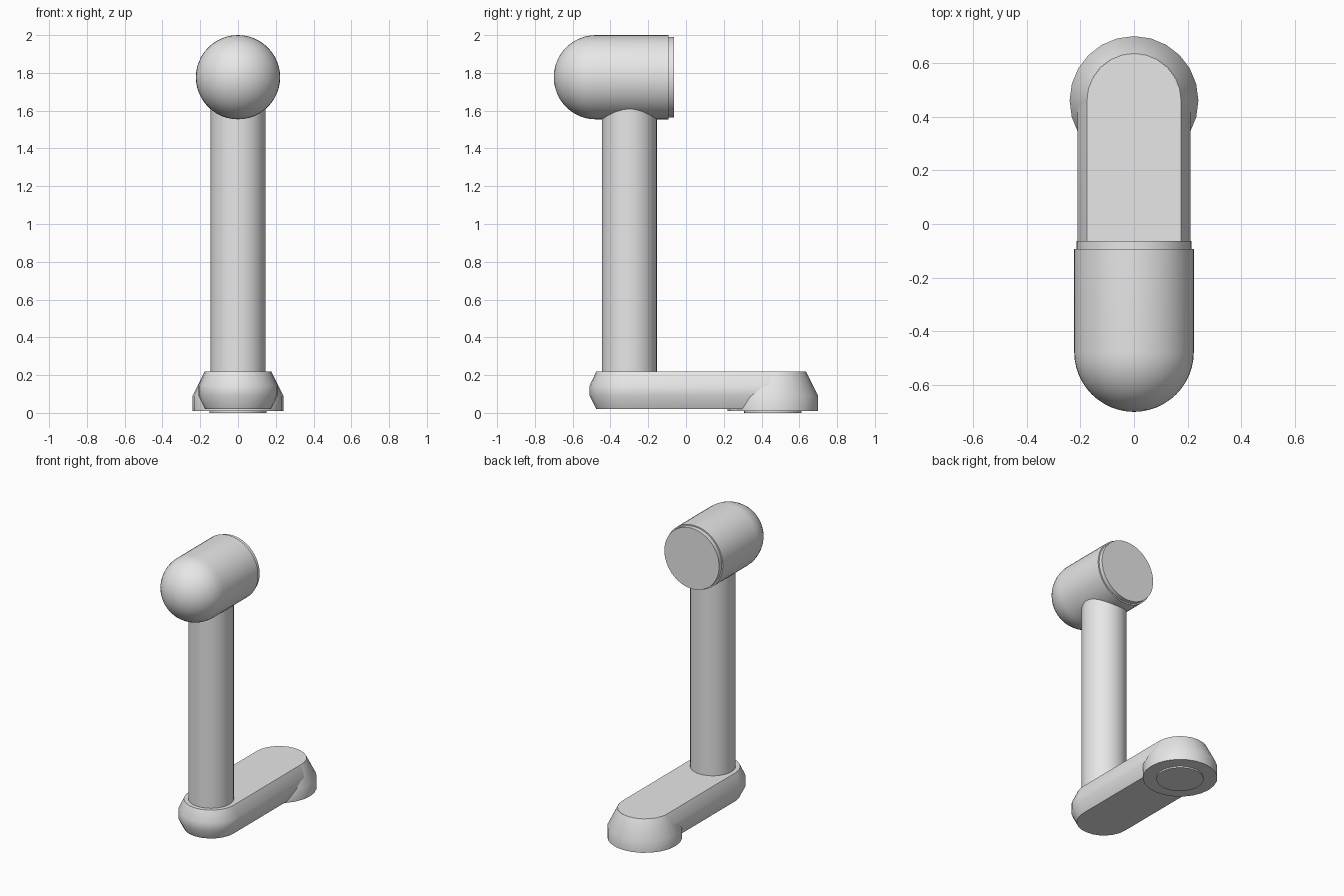
import bpy
import bmesh
from math import sin, cos, pi, radians
from mathutils import Matrix, Vector

if "Cube" in bpy.data.objects:
    bpy.data.objects.remove(bpy.data.objects["Cube"])

grey = bpy.data.materials.new("plain grey")
grey.use_nodes = True
COLOUR = (0.8, 0.8, 0.8, 1)
grey.diffuse_color = COLOUR
grey.node_tree.nodes["Principled BSDF"].inputs["Base Color"].default_value = COLOUR

FRONT_Y, BACK_Y = -0.30, 0.46   # centres of the two arm ends
KNOB_Z = 1.777


def loft(name, rings, matrix=Matrix()):
    """Skin a stack of point rings and close both ends."""
    bm = bmesh.new()
    loops = [[bm.verts.new(matrix @ Vector(p)) for p in ring] for ring in rings]
    for a, b in zip(loops, loops[1:]):
        for i in range(len(a)):
            j = (i + 1) % len(a)
            bm.faces.new((a[i], a[j], b[j], b[i]))
    bm.faces.new(loops[0][::-1])
    bm.faces.new(loops[-1])
    bmesh.ops.recalc_face_normals(bm, faces=bm.faces)
    mesh = bpy.data.meshes.new(name)
    bm.to_mesh(mesh)
    bm.free()
    mesh.materials.append(grey)
    obj = bpy.data.objects.new(name, mesh)
    bpy.context.collection.objects.link(obj)
    bpy.ops.object.select_all(action='DESELECT')
    obj.select_set(True)
    bpy.context.view_layer.objects.active = obj
    bpy.ops.object.shade_smooth_by_angle(angle=radians(32))
    return obj


def circle(r, z, sides):
    return [(r * cos(2 * pi * i / sides), r * sin(2 * pi * i / sides), z)
            for i in range(sides)]


def lathe(name, profile, sides, matrix):
    return loft(name, [circle(r, z, sides) for r, z in profile], matrix)


def stadium(r, z, half=12):
    ring = []
    for centre, start in ((BACK_Y, 0), (FRONT_Y, pi)):
        for i in range(half + 1):
            a = start + pi * i / half
            ring.append((r * cos(a), centre + r * sin(a), z))
    return ring


# Arm with chamfered rounded ends
loft("crank_arm", [stadium(r, z) for r, z in
                   ((0.175, 0.02), (0.21, 0.09), (0.21, 0.145), (0.175, 0.22))])

# Flared hub and its axle disc
at_hub = Matrix.Translation((0, BACK_Y, 0))
lathe("hub", [(0.24, 0.01), (0.24, 0.09), (0.176, 0.219)], 24, at_hub)
lathe("axle_disc", [(0.152, 0), (0.152, 0.05)], 32, at_hub)

# Upright post
lathe("post", [(0.146, 0.2), (0.146, KNOB_Z)], 32, Matrix.Translation((0, FRONT_Y, 0)))

# Knob lying along y, domed at the front, with a stepped cap at the back
R, DOME_Y = 0.223, -0.477
along_y = Matrix.Translation((0, 0, KNOB_Z)) @ Matrix.Rotation(-pi / 2, 4, 'X')
dome = [(R * cos(a), DOME_Y - R * sin(a))
        for a in (pi / 2 * k / 12 for k in range(12))]
lathe("knob", [(0.004, DOME_Y - R)] + dome[::-1] + [(R, -0.093)], 48, along_y)
lathe("knob_cap", [(0.214, -0.12), (0.214, -0.064)], 48, along_y)
